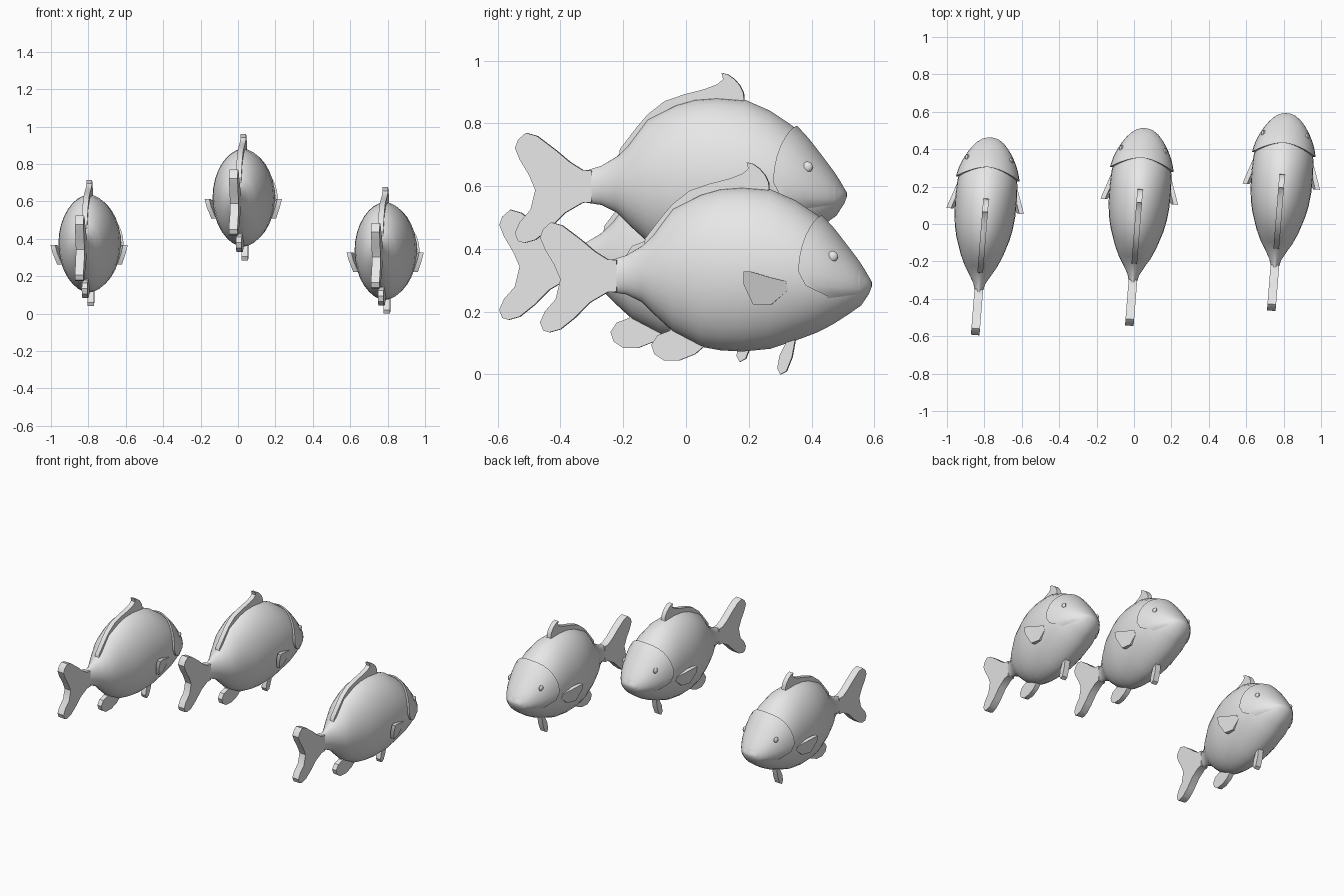
import bpy, bmesh, math

if "Cube" in bpy.data.objects:
    bpy.data.objects.remove(bpy.data.objects["Cube"])

grey = bpy.data.materials.new("plain grey")
grey.diffuse_color = (0.8, 0.8, 0.8, 1)
grey.use_nodes = True
grey.node_tree.nodes["Principled BSDF"].inputs["Base Color"].default_value = grey.diffuse_color

# Body stations: y, top z, bottom z, half width
BODY = [(-.27, .36, .265, .018), (-.235, .366, .262, .02), (-.19, .38, .255, .032),
        (-.14, .41, .23, .06), (-.10, .45, .19, .085), (-.04, .53, .135, .112),
        (.05, .575, .088, .142), (.11, .592, .077, .155), (.18, .597, .073, .163),
        (.27, .59, .082, .165), (.35, .555, .108, .161), (.42, .508, .134, .149),
        (.47, .46, .16, .132), (.52, .40, .192, .106), (.56, .35, .22, .078),
        (.585, .31, .258, .045), (.594, .295, .28, .015)]
SEGS = 32


def skin(y, angle, grow=0.0):
    """Point on the body surface at length y and angle around it."""
    y = min(max(y, BODY[0][0]), BODY[-1][0])
    for a, b in zip(BODY, BODY[1:]):
        if y <= b[0]:
            break
    f = (y - a[0]) / (b[0] - a[0])
    top, low, w = (a[i] + (b[i] - a[i]) * f for i in (1, 2, 3))
    c, s = math.cos(angle), math.sin(angle)
    x = math.copysign(abs(c) ** 1.1, c) * (w + grow)
    return (x, y, (top + low) / 2 + s * ((top - low) / 2 + grow))


def finish(name, bm):
    bmesh.ops.recalc_face_normals(bm, faces=bm.faces)
    mesh = bpy.data.meshes.new(name)
    bm.to_mesh(mesh)
    bm.free()
    mesh.materials.append(grey)
    obj = bpy.data.objects.new(name, mesh)
    bpy.context.collection.objects.link(obj)
    bpy.ops.object.select_all(action='DESELECT')
    obj.select_set(True)
    bpy.context.view_layer.objects.active = obj
    bpy.ops.object.shade_smooth_by_angle(angle=math.radians(35))
    return obj


def loft(name, rings):
    bm = bmesh.new()
    loops = [[bm.verts.new(p) for p in ring] for ring in rings]
    for a, b in zip(loops, loops[1:]):
        for i in range(len(a)):
            j = (i + 1) % len(a)
            bm.faces.new((a[i], a[j], b[j], b[i]))
    bm.faces.new(loops[0])
    bm.faces.new(loops[-1])
    return finish(name, bm)


def fin(name, outline, thick, outer=None):
    """Plate from a y-z outline; outer gives the x of its outside face."""
    outer = outer or (lambda y, z: thick / 2)
    return loft(name, [[(outer(y, z) - d, y, z) for y, z in outline] for d in (0, thick)])


angles = [2 * math.pi * i / SEGS for i in range(SEGS)]
parts = [loft("body", [[skin(s[0], a) for a in angles] for s in BODY])]


# Head shell with a curved gill edge that melts into the throat
def gill_edge(s):
    if s > 0:
        return .372 + .063 * s ** 1.8
    return .372 + .09 * min(1, -s / .38) ** 2


def head_ring(t, lift):
    ring = []
    for a in angles:
        s = math.sin(a)
        fade = min(1, max(0, (s + .55) / .25))
        y0 = gill_edge(s)
        grow = (lift + .01) * fade - .01
        ring.append(skin(y0 + (.594 - y0) * t, a, grow * (1 - t)))
    return ring


parts.append(loft("head", [head_ring(0, -.015)] + [head_ring(k / 8, .014) for k in range(9)]))

# Fins along the centre line
parts.append(fin("tail_fin", [
    (-.22, .364), (-.25, .367), (-.29, .392), (-.335, .43), (-.395, .475), (-.43, .485),
    (-.455, .463), (-.465, .437), (-.45, .40), (-.42, .35), (-.40, .303), (-.415, .24),
    (-.45, .20), (-.465, .166), (-.455, .14), (-.435, .134), (-.40, .144), (-.355, .18),
    (-.305, .23), (-.25, .262), (-.22, .264)], .046))
parts.append(fin("back_fin", [
    (-.10, .40), (-.132, .415), (-.13, .433), (-.076, .503), (-.041, .544), (.013, .586),
    (.077, .608), (.14, .624), (.182, .64), (.20, .656), (.195, .676), (.215, .671),
    (.236, .656), (.254, .635), (.265, .612), (.268, .57), (.13, .56), (.02, .52)], .03))
parts.append(fin("rear_belly_fin", [
    (-.04, .17), (-.05, .14), (-.09, .125), (-.11, .095), (-.10, .065), (-.07, .045),
    (-.02, .045), (.03, .065), (.07, .10), (.03, .15)], .03))
parts.append(fin("front_belly_fin", [
    (.33, .12), (.318, .095), (.30, .06), (.293, .02), (.303, 0), (.322, .01),
    (.34, .055), (.352, .12)], .035))

# Side fins and eyes, mirrored left and right
SIDE = [(.20, .328), (.222, .328), (.285, .309), (.332, .297), (.338, .268),
        (.285, .223), (.228, .223), (.20, .287)]


def side_x(y, z):
    return .158 + (.33 - y) / .13 * .036 + (z - .275) * .25


for label, sign in (("right", 1), ("left", -1)):
    flap = fin(label + "_side_fin", SIDE, .025, side_x)
    bm = bmesh.new()
    bmesh.ops.create_uvsphere(bm, u_segments=8, v_segments=6, radius=.018)
    x, y, z = skin(.478, math.asin(.46), .006)
    for v in bm.verts:
        v.co = (v.co.z * .6 + x, v.co.x + y, v.co.y + z)
    eye = finish(label + "_eye", bm)
    for obj in (flap, eye):
        if sign < 0:
            for v in obj.data.vertices:
                v.co.x *= -1
            obj.data.flip_normals()
        parts.append(obj)

# Three fish in the shoal, all turned slightly
SHOAL = [("right", (.771, 0, 0)), ("middle", (.012, -.08, .285)), ("left", (-.812, -.13, .04))]
for n, (label, place) in enumerate(SHOAL):
    for part in parts:
        obj = part if n == 0 else part.copy()
        if n:
            obj.name = label + "_fish_" + part.name
            bpy.context.collection.objects.link(obj)
        obj.location = place
        obj.rotation_euler = (0, 0, -.08)
for part in parts:
    part.name = "right_fish_" + part.name
